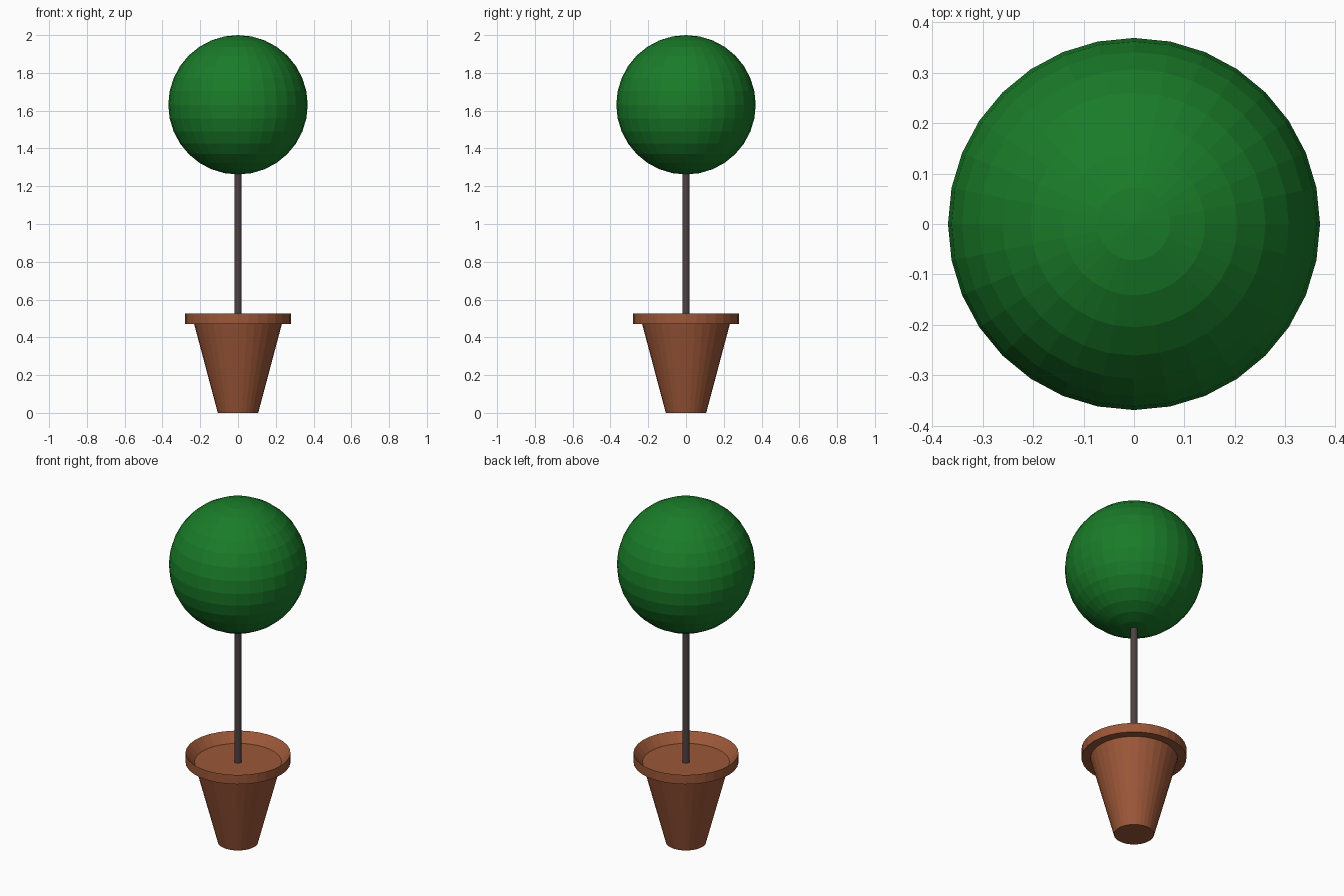
import bpy
from math import cos, sin, tau

if "Cube" in bpy.data.objects:
    bpy.data.objects.remove(bpy.data.objects["Cube"])

SIDES = 32


def material(name, rgb):
    mat = bpy.data.materials.new(name)
    mat.diffuse_color = (*rgb, 1)
    mat.use_nodes = True
    mat.node_tree.nodes["Principled BSDF"].inputs["Base Color"].default_value = mat.diffuse_color
    return mat


def lathe(name, profile, mat):
    """Closed turned solid: (radius, z) rings from bottom to top, capped at both ends."""
    verts = [(r * cos(tau * i / SIDES), r * sin(tau * i / SIDES), z)
             for r, z in profile for i in range(SIDES)]
    faces = []
    for k in range(len(profile) - 1):
        a, b = k * SIDES, (k + 1) * SIDES
        for i in range(SIDES):
            j = (i + 1) % SIDES
            faces.append((a + i, a + j, b + j, b + i))
    faces.append(tuple(reversed(range(SIDES))))
    faces.append(tuple(range(len(verts) - SIDES, len(verts))))
    mesh = bpy.data.meshes.new(name)
    mesh.from_pydata(verts, [], faces)
    mesh.materials.append(mat)
    obj = bpy.data.objects.new(name, mesh)
    bpy.context.collection.objects.link(obj)
    return obj


terracotta = material("terracotta", (0.33, 0.095, 0.04))
bark = material("bark", (0.075, 0.055, 0.055))
leaf = material("leaf", (0.01, 0.2, 0.022))

# Tapered pot with overhanging rim; the inside slopes from the lip to the soil disc
lathe("pot", [(0.107, 0), (0.232, 0.47), (0.28, 0.47), (0.28, 0.525), (0.232, 0.472)],
      terracotta)

# Thin straight trunk, ending just inside the foliage
lathe("trunk", [(0.019, 0.465), (0.019, 1.29)], bark)

# Round clipped foliage
bpy.ops.mesh.primitive_uv_sphere_add(segments=32, ring_count=16, radius=0.369,
                                     location=(0, 0, 1.631))
foliage = bpy.context.object
foliage.name = "foliage"
foliage.data.materials.append(leaf)
